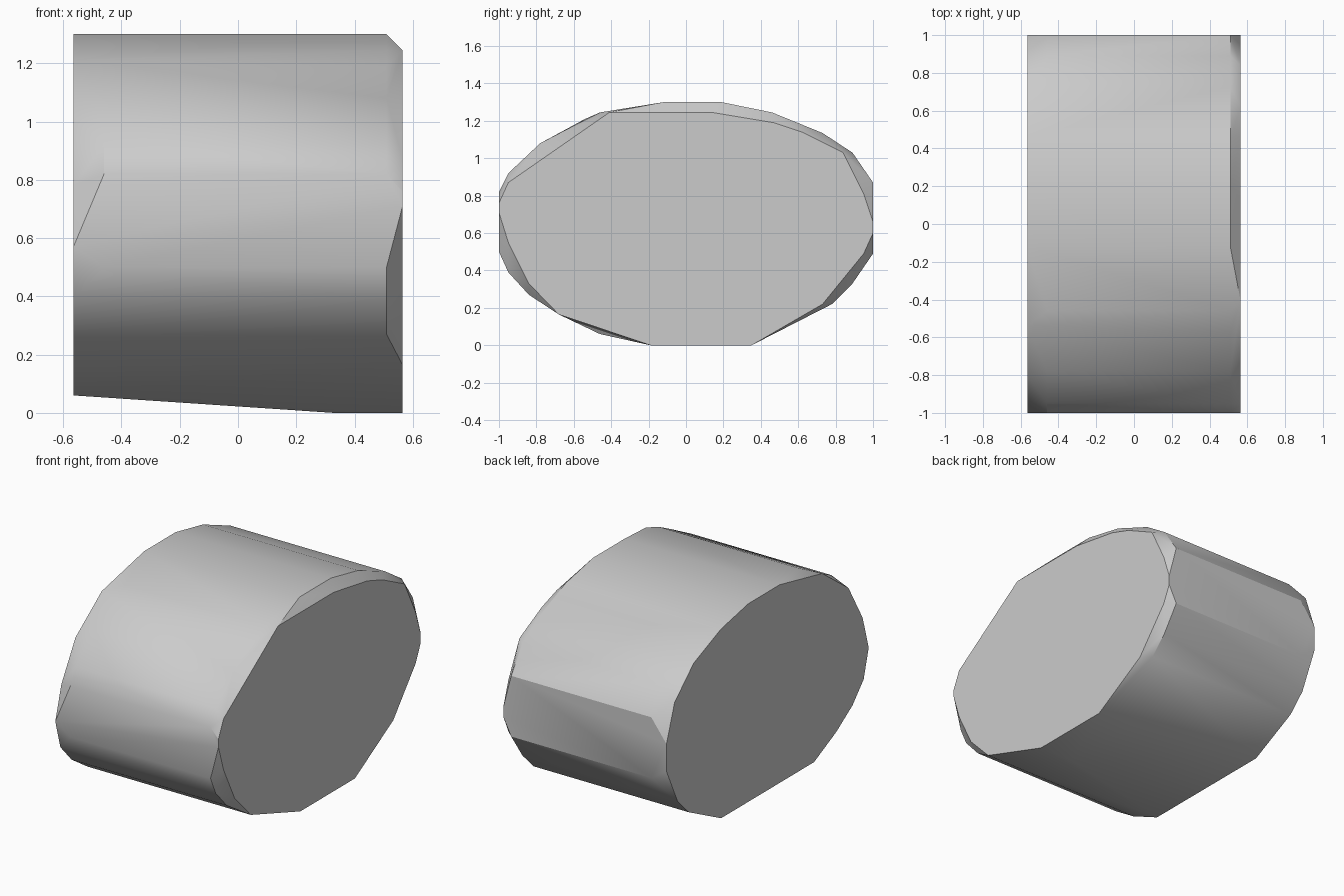
import bpy
import bmesh
import math

cube = bpy.data.objects.get("Cube")
if cube:
    bpy.data.objects.remove(cube, do_unlink=True)

HALF = 0.565

# Cross-sections as (y, z): shared oval crown, then each end's own outline
upper = [(1, .49), (1, .87), (.89, 1.03), (.73, 1.135), (.46, 1.245),
         (.19, 1.3), (-.12, 1.3), (-.46, 1.245), (-.57, 1.19),
         (-.78, 1.08), (-.95, .92), (-1, .82), (-1, .5)]
lower = [(-.95, .39), (-.84, .27), (-.68, .165), (-.46, .06),
         (.46, .06), (.78, .22), (.89, .33)]
right_cap = [(1, .56), (1, .73), (.92, .96), (.73, 1.135), (.46, 1.245),
             (.19, 1.3), (-.12, 1.3), (-.54, 1.21), (-.8, 1.02),
             (-.94, .78), (-1, .57)] + lower
left_cap = [(-.41, 1.245), (.14, 1.245), (.47, 1.19), (.62, 1.14),
            (.84, 1.03), (.95, .81), (1, .66), (1, .6), (.95, .49),
            (.73, .22), (.35, 0), (-.19, 0), (-.68, .165), (-.84, .33),
            (-.95, .55), (-1, .71), (-1, .76), (-.95, .87)]
foot = [(.35, 0), (-.19, 0)]

sections = [(-HALF, right_cap), (-.46, upper), (.51, upper + lower[:2] + lower[-2:]),
            (.33, foot), (HALF, left_cap)]

# Stretch a convex skin over the sections
bm = bmesh.new()
for x, ring in sections:
    for y, z in ring:
        bm.verts.new((x, y, z))
hull = bmesh.ops.convex_hull(bm, input=bm.verts[:])
loose = [v for v in bm.verts if not v.link_faces]
bmesh.ops.delete(bm, geom=loose, context='VERTS')
bmesh.ops.dissolve_limit(bm, angle_limit=math.radians(1),
                         verts=bm.verts[:], edges=bm.edges[:])
bmesh.ops.recalc_face_normals(bm, faces=bm.faces[:])

mesh = bpy.data.meshes.new("oval_drum")
bm.to_mesh(mesh)
bm.free()
drum = bpy.data.objects.new("oval_drum", mesh)
bpy.context.collection.objects.link(drum)

# Plain grey finish
grey = bpy.data.materials.new("light_grey")
grey.use_nodes = True
color = (.6, .6, .6, 1)
grey.diffuse_color = color
grey.node_tree.nodes["Principled BSDF"].inputs["Base Color"].default_value = color
mesh.materials.append(grey)

# Smooth sides with crisp cap edges
bpy.ops.object.select_all(action='DESELECT')
drum.select_set(True)
bpy.context.view_layer.objects.active = drum
bpy.ops.object.shade_smooth_by_angle(angle=math.radians(30))
